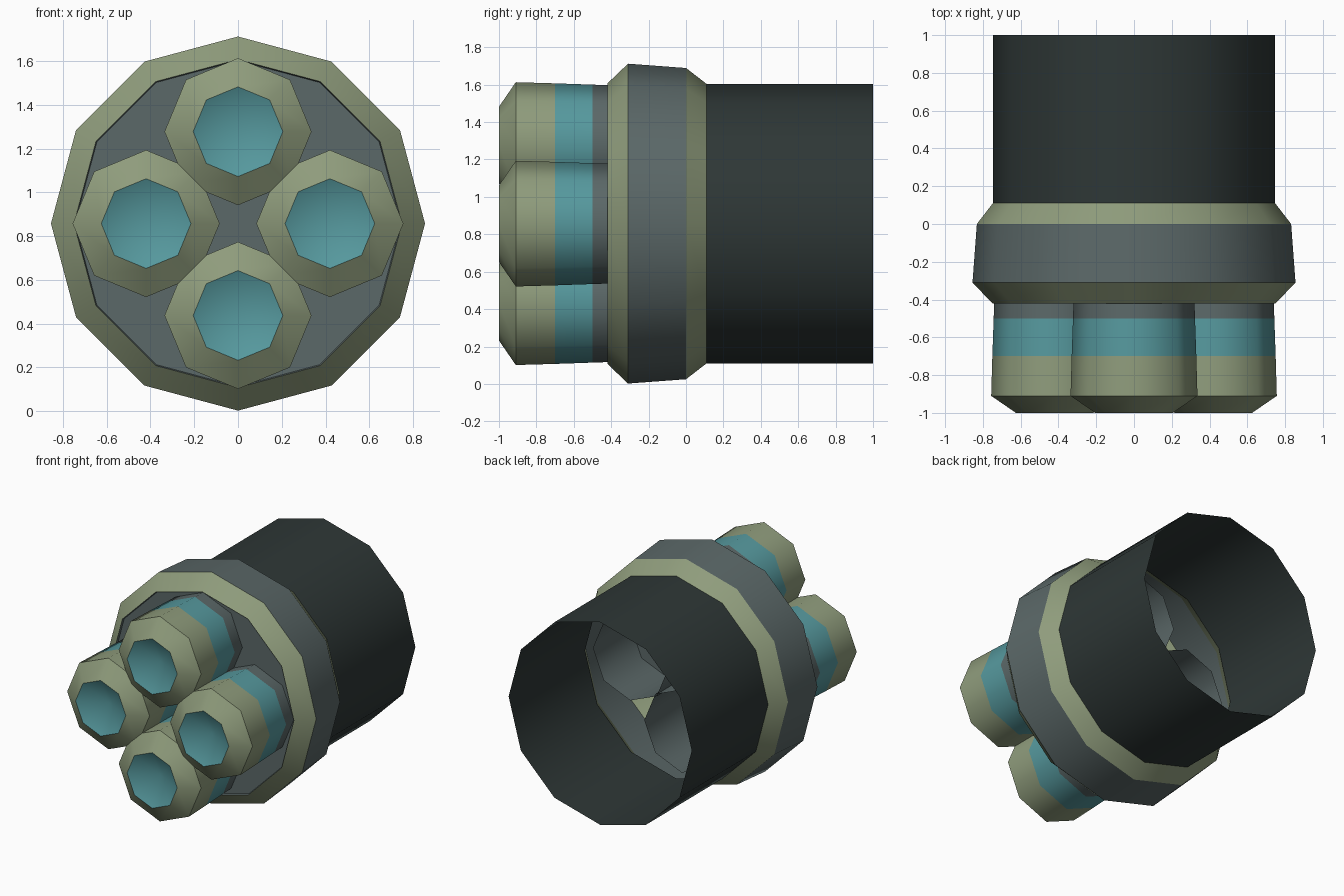
import bpy, math

if "Cube" in bpy.data.objects:
    bpy.data.objects.remove(bpy.data.objects["Cube"])

CZ = 0.857  # height of the main axis


def mat(name, rgb):
    m = bpy.data.materials.new(name)
    lin = [c / 12.92 if c <= 0.04045 else ((c + 0.055) / 1.055) ** 2.4
           for c in (v / 255 for v in rgb)]
    m.diffuse_color = (*lin, 1)
    m.use_nodes = True
    m.node_tree.nodes["Principled BSDF"].inputs["Base Color"].default_value = m.diffuse_color
    return m


GREEN = mat("sage green", (143, 156, 124))
GRAY = mat("slate gray", (91, 104, 104))
TEAL = mat("teal", (86, 153, 158))
DARK = mat("dark gray", (46, 55, 54))


def lathe(name, profile, bands, sides, angle, x=0.0, z=CZ):
    """Turn (y, radius) points about the y axis; bands gives one material per
    profile segment. A zero radius closes to a single point."""
    verts, rings = [], []
    for y, r in profile:
        start = len(verts)
        n = sides if r > 0 else 1
        for i in range(n):
            a = 2 * math.pi * i / sides
            verts.append((r * math.sin(a), y, r * math.cos(a)))
        rings.append([start + i % n for i in range(sides)])
    mats = list(dict.fromkeys(bands))
    faces, idx = [], []
    for a, b, m in zip(rings, rings[1:], bands):
        for i in range(sides):
            j = (i + 1) % sides
            quad = [a[i], a[j], b[j], b[i]]
            faces.append(list(dict.fromkeys(quad)))
            idx.append(mats.index(m))
    me = bpy.data.meshes.new(name)
    me.from_pydata(verts, [], faces)
    for m in mats:
        me.materials.append(m)
    me.polygons.foreach_set("material_index", idx)
    me.update()
    ob = bpy.data.objects.new(name, me)
    ob.location = (x, 0, z)
    bpy.context.collection.objects.link(ob)
    bpy.ops.object.select_all(action='DESELECT')
    ob.select_set(True)
    bpy.context.view_layer.objects.active = ob
    bpy.ops.object.shade_smooth_by_angle(angle=math.radians(angle))
    return ob


# open rear casing
lathe("rear_casing", [(0.11, 0.747), (1.0, 0.747)], [DARK], 12, 31)

# flared collar with bevelled edges
lathe("collar", [(-0.42, 0.75), (-0.31, 0.855), (0.0, 0.832), (0.11, 0.747)],
      [GREEN, GRAY, GREEN], 12, 31)

# front plate, set slightly into the collar
lathe("front_plate", [(-0.405, 0.0), (-0.405, 0.745), (-0.42, 0.75)],
      [GRAY, GRAY], 12, 31)

# four barrels with dished teal tips, running back through the plate
for label, dx, dz in (("top", 0, 1), ("right", 1, 0), ("bottom", 0, -1), ("left", -1, 0)):
    lathe("barrel_" + label,
          [(-0.9, 0.0), (-1.0, 0.205), (-0.91, 0.336), (-0.7, 0.33),
           (-0.5, 0.323), (0.05, 0.305)],
          [TEAL, GREEN, GREEN, TEAL, GRAY], 8, 46, dx * 0.42, CZ + dz * 0.42)
